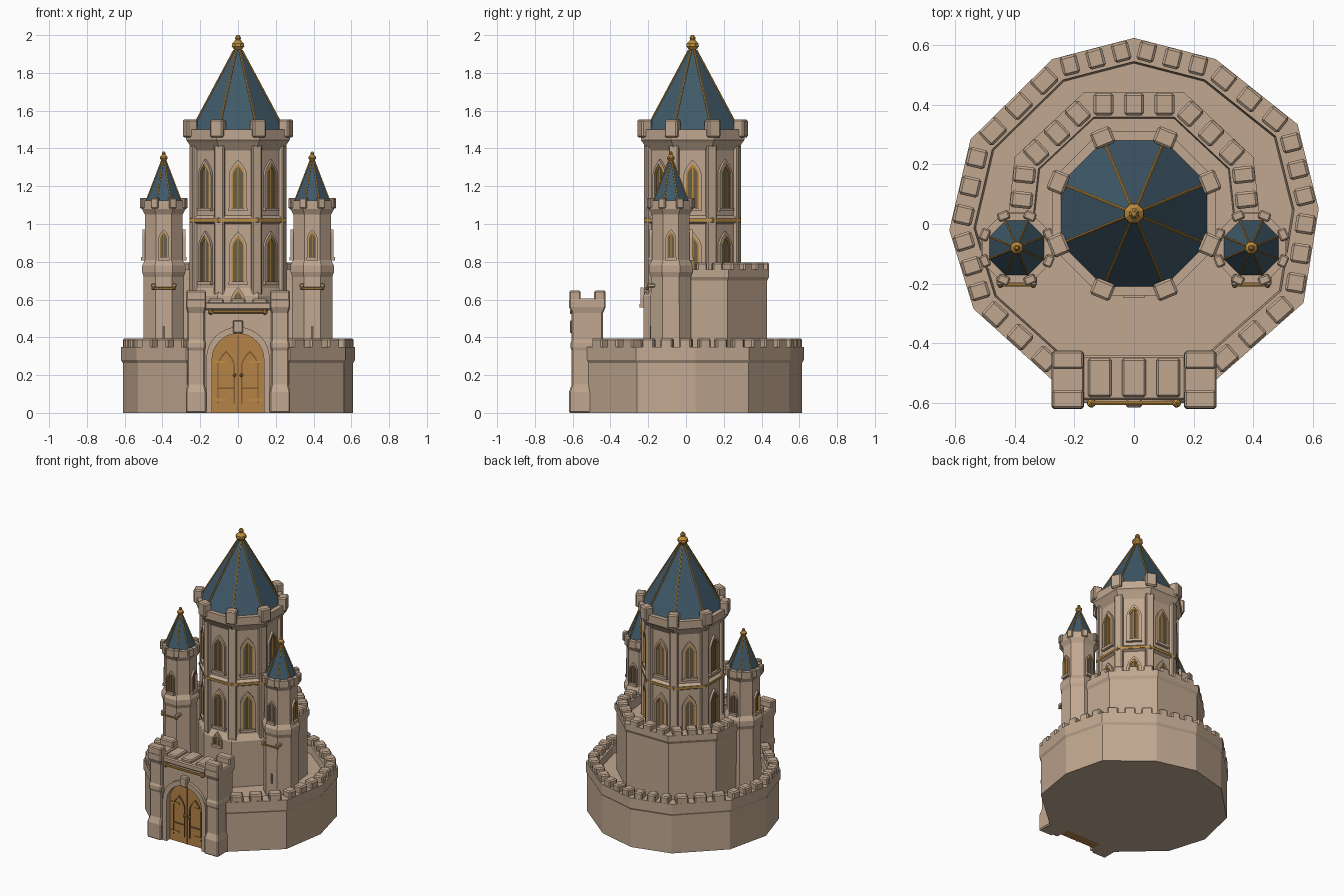
import bpy, bmesh, math
from mathutils import Matrix, Vector

cube = bpy.data.objects.get("Cube")
if cube:
    bpy.data.objects.remove(cube, do_unlink=True)


def material(name, rgb):
    m = bpy.data.materials.new(name)
    m.use_nodes = True
    m.diffuse_color = (*rgb, 1)
    bsdf = next(n for n in m.node_tree.nodes if n.type == "BSDF_PRINCIPLED")
    bsdf.inputs["Base Color"].default_value = (*rgb, 1)
    bsdf.inputs["Roughness"].default_value = 0.8
    return m


STONE = material("sandstone", (0.53, 0.39, 0.28))
ROOF = material("slate blue", (0.05, 0.10, 0.14))
WOOD = material("door wood", (0.46, 0.23, 0.065))
DARK = material("dark wood", (0.22, 0.10, 0.03))
GOLD = material("gold", (0.52, 0.27, 0.05))
GLASS = material("smoky glass", (0.15, 0.11, 0.065))


def finish(name, bm, mat, bevel=0):
    bmesh.ops.recalc_face_normals(bm, faces=bm.faces)
    me = bpy.data.meshes.new(name)
    bm.to_mesh(me)
    bm.free()
    me.materials.append(mat)
    ob = bpy.data.objects.new(name, me)
    bpy.context.scene.collection.objects.link(ob)
    if bevel:
        mod = ob.modifiers.new("worn edges", "BEVEL")
        mod.width, mod.segments, mod.limit_method = bevel, 1, "ANGLE"
        mod.angle_limit = math.radians(40)
    return ob


def ngon(n=8):
    # unit polygon with a flat side to the front
    return [(math.cos(2 * math.pi * (i + .5) / n), math.sin(2 * math.pi * (i + .5) / n)) for i in range(n)]


def loft(bm, shape, rings, c=(0, 0)):
    # stack scaled copies of an outline: rings of (scale, z)
    loops = [[bm.verts.new((c[0] + x * s, c[1] + y * s, z)) for x, y in shape] for s, z in rings]
    n = len(shape)
    for a, b in zip(loops, loops[1:]):
        for i in range(n):
            bm.faces.new((a[i], a[(i + 1) % n], b[(i + 1) % n], b[i]))
    bm.faces.new(loops[0][::-1])
    bm.faces.new(loops[-1])


def box(bm, centre, size, turn=0):
    m = Matrix.Translation(centre) @ Matrix.Rotation(turn, 4, "Z") @ Matrix.Diagonal((*size, 1))
    bmesh.ops.create_cube(bm, size=1, matrix=m)


def rod(bm, p, q, r):
    p, q = Vector(p), Vector(q)
    m = Matrix.Translation((p + q) / 2) @ (q - p).to_track_quat("Z", "Y").to_matrix().to_4x4()
    bmesh.ops.create_cone(bm, cap_ends=True, segments=6, radius1=r, radius2=r, depth=(q - p).length, matrix=m)


def slab(bm, pts, m, depth):
    # upright outline in x and z, thickened towards the viewer
    a = [bm.verts.new(m @ Vector((x, 0, z))) for x, z in pts]
    b = [bm.verts.new(m @ Vector((x, -depth, z))) for x, z in pts]
    bm.faces.new(a)
    bm.faces.new(b[::-1])
    for i in range(len(a)):
        j = (i + 1) % len(a)
        bm.faces.new((a[i], b[i], b[j], a[j]))


def arch(w, h, pointed=True, base=0.0):
    # open arch outline from lower right to lower left
    rise = w * (1.7 if pointed else 1)
    half = []
    for k in range(9):
        t = k / 8
        if pointed:
            half.append((w * (1 - t ** 1.7), h - rise + rise * t))
        else:
            half.append((w * math.cos(t * math.pi / 2), h - rise + rise * math.sin(t * math.pi / 2)))
    return [(w, base)] + half + [(-x, z) for x, z in half[-2::-1]] + [(-w, base)]


def battlement(bm, shape, c, scale, z0, z1, thick, count, skip=()):
    for i, p in enumerate(shape):
        if i in skip:
            continue
        a = Vector(p) * scale
        b = Vector(shape[(i + 1) % len(shape)]) * scale
        d = b - a
        for k in range(count):
            q = a + d * ((k + .5) / count)
            box(bm, (c[0] + q.x, c[1] + q.y, (z0 + z1) / 2),
                (d.length / count * .66, thick, z1 - z0), math.atan2(d.y, d.x))


def window(parts, c, turn, apothem, z, w, h):
    frame, gold, glass = parts
    m = Matrix.Translation((*c, 0)) @ Matrix.Rotation(turn, 4, "Z") @ Matrix.Translation((0, -apothem, z))
    inner, outer, lead = arch(w, h), arch(w * 1.4, h + w * .6), arch(w * .8, h - w * .4)
    slab(frame, outer + inner[::-1], m, .014)
    slab(gold, inner + lead[::-1], m, .009)
    slab(gold, [(w * .1, 0), (w * .1, h * .95), (-w * .1, h * .95), (-w * .1, 0)], m, .007)
    slab(glass, inner, m, .004)
    e = w * 1.5
    slab(frame, [(e, -.012), (e, .006), (-e, .006), (-e, -.012)], m, .02)


def finial(bm, c, z, s):
    loft(bm, ngon(), [(.022 * s, z), (.026 * s, z + .02 * s), (.018 * s, z + .03 * s), (.036 * s, z + .05 * s),
                      (.034 * s, z + .065 * s), (.014 * s, z + .085 * s), (.018 * s, z + .095 * s),
                      (.008 * s, z + .11 * s)], c)


def spire(name, c, r, z0, r1, z1, rib):
    bm, ribs = bmesh.new(), bmesh.new()
    loft(bm, ngon(), [(r, z0), (r1, z1)], c)
    finish(name + "_roof", bm, ROOF)
    for x, y in ngon():
        rod(ribs, (c[0] + x * r, c[1] + y * r, z0), (c[0] + x * r1, c[1] + y * r1, z1), rib)
    finish(name + "_roof_ribs", ribs, GOLD)


# Outer wall with sunken courtyard
C = (0, .03)
base = [(0, .585), (-.27, .515), (-.54, .25), (-.61, -.05), (-.53, -.31), (-.27, -.545),
        (.27, -.545), (.56, -.29), (.61, .02), (.54, .30), (.27, .515)]
bm = bmesh.new()
loft(bm, base, [(1, 0), (1, .265), (1.015, .28), (1.015, .35), (.88, .35), (.87, .30)], C)
finish("outer_wall", bm, STONE)
bm = bmesh.new()
battlement(bm, base, C, .955, .33, .395, .066, 3, skip=(5,))
finish("outer_battlements", bm, STONE, .008)

# Raised inner wall behind the keep
inner = [(.42, -.08), (.39, .19), (.165, .4), (-.165, .4), (-.39, .19), (-.42, -.08)]
bm = bmesh.new()
loft(bm, inner, [(1, .28), (1, .70), (1.025, .72), (1.025, .76), (.82, .76), (.81, .70)], C)
finish("inner_wall", bm, STONE)
bm = bmesh.new()
battlement(bm, inner, C, .93, .745, .797, .075, 3, skip=(5,))
finish("inner_battlements", bm, STONE, .008)

# Keep
K = (0, .035)
frames, leads, panes = parts = [bmesh.new() for _ in range(3)]
bm = bmesh.new()
loft(bm, ngon(), [(.282, .28), (.282, .62), (.257, .66), (.257, 1.0), (.275, 1.01), (.275, 1.03), (.257, 1.045),
                  (.257, 1.39), (.285, 1.43), (.297, 1.445), (.297, 1.50), (.24, 1.50)], K)
finish("keep_body", bm, STONE)
bm, teeth = bmesh.new(), bmesh.new()
for i, (x, y) in enumerate(ngon()):
    turn = math.atan2(y, x)
    box(bm, (K[0] + x * .252, K[1] + y * .252, 1.02), (.035, .055, .80), turn)
    box(teeth, (K[0] + x * .275, K[1] + y * .275, 1.505), (.06, .072, .095), turn)
    for z, h in ((.69, .25), (1.08, .24)):
        window(parts, K, i * math.pi / 4, .257 * .924, z, .034, h)
finish("keep_buttresses", bm, STONE, .006)
finish("keep_battlements", teeth, STONE, .008)
window(parts, K, 0, .282 * .924, .57, .025, .08)
loft(leads, ngon(), [(.278, 1.014), (.278, 1.026)], K)
spire("keep", K, .265, 1.50, .022, 1.92, .0055)
balls = bmesh.new()
finial(balls, K, 1.89, 1)

# Pair of side towers
bodies, teeth, slits, bars = [bmesh.new() for _ in range(4)]
for side, s in (("left", 1), ("right", -1)):
    T = (s * .393, -.08)
    loft(bodies, ngon(), [(.117, .28), (.115, .72), (.124, .745), (.124, .78), (.108, .81), (.108, 1.05),
                          (.126, 1.08), (.126, 1.125), (.09, 1.125)], T)
    for i, (x, y) in enumerate(ngon()):
        box(teeth, (T[0] + x * .116, T[1] + y * .116, 1.11), (.03, .04, .055), math.atan2(y, x))
        if i % 2 == 0:
            window(parts, T, i * math.pi / 4, .108 * .924, .82, .02, .14)
    spire(side + "_tower", T, .105, 1.11, .012, 1.335, .004)
    finial(balls, T, 1.315, .62)
    # Banner rail and arrow slit
    y = T[1] - .125
    rod(bars, (T[0] - .06, y, .66), (T[0] + .06, y, .66), .006)
    for e in (-.055, .055):
        bmesh.ops.create_icosphere(bars, subdivisions=1, radius=.011, matrix=Matrix.Translation((T[0] + e, y, .66)))
        box(teeth, (T[0] + e, y + .02, .675), (.025, .045, .022))
    box(slits, (T[0], T[1] - .107, .425), (.012, .006, .07))
finish("side_towers", bodies, STONE)
finish("side_tower_battlements", teeth, STONE, .005)
finish("arrow_slits", slits, GLASS)
finish("tower_rails", bars, GOLD)
finish("window_frames", frames, STONE)
finish("gold_tracery", leads, GOLD)
finish("window_panes", panes, GLASS)
finish("finials", balls, GOLD)

# Gatehouse wall with arched opening
bm = bmesh.new()
at = lambda y: Matrix.Translation((0, y, 0))
slab(bm, [(.19, 0), (.19, .56), (-.19, .56), (-.19, 0)] + arch(.137, .42, False)[::-1], at(-.44), .14)
slab(bm, arch(.168, .455, False) + arch(.137, .42, False)[::-1], at(-.57), .03)
finish("gate_wall", bm, STONE)
bm = bmesh.new()
box(bm, (0, -.595, .455), (.055, .04, .07))
box(bm, (0, -.515, .565), (.36, .15, .04))
for x, w in ((-.115, .08), (0, .08), (.115, .08)):
    box(bm, (x, -.515, .59), (w, .13, .03))
for s in (-1, 1):
    # Gate pillars with crowns
    pillar = [(.046, .083), (-.046, .083), (-.046, -.083), (.046, -.083)]
    c = (s * .222, -.522)
    loft(bm, pillar, [(1.18, 0), (1.18, .11), (1, .15), (1, .33), (1.08, .345), (1.08, .37), (1, .385),
                      (1, .53), (1.17, .56), (1.17, .605), (.7, .605)], c)
    for e in (-.066, .066):
        box(bm, (c[0], c[1] + e, .62), (.106, .06, .055))
finish("gate_pillars_and_trim", bm, STONE, .007)

# Double door with panels and fittings
bm = bmesh.new()
slab(bm, arch(.137, .42, False), at(-.50), .065)
finish("door", bm, WOOD)
bm, fit = bmesh.new(), bmesh.new()
box(bm, (0, -.567, .205), (.006, .008, .41))
for s in (-1, 1):
    m = Matrix.Translation((s * .063, -.564, .05))
    slab(bm, arch(.046, .28) + arch(.040, .268)[::-1], m, .007)
    box(bm, (s * .063, -.567, .13), (.09, .007, .008))
    for z in (.07, .27):
        box(fit, (s * .095, -.568, z), (.07, .008, .012))
    bmesh.ops.create_icosphere(fit, subdivisions=1, radius=.01, matrix=Matrix.Translation((s * .018, -.572, .2)))
    bmesh.ops.create_icosphere(fit, subdivisions=1, radius=.017, matrix=Matrix.Translation((s * .143, -.6, .535)))
rod(fit, (-.15, -.6, .535), (.15, -.6, .535), .008)
finish("door_panels", bm, DARK)
finish("door_fittings_and_rail", fit, GOLD)
